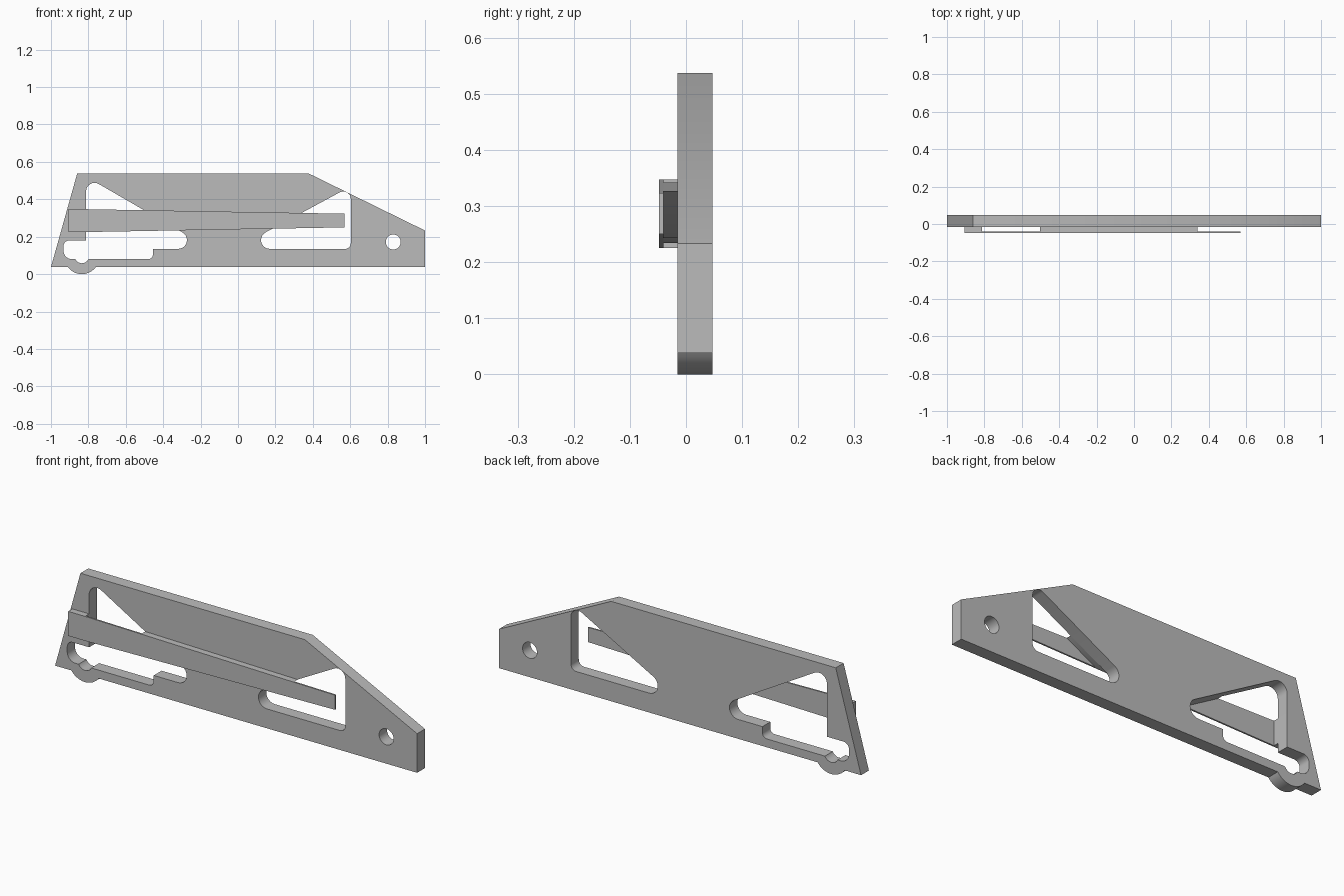
import bpy, bmesh, math
from mathutils import Vector

cube = bpy.data.objects.get("Cube")
if cube:
    bpy.data.objects.remove(cube, do_unlink=True)

grey = bpy.data.materials.new("plain grey")
grey.use_nodes = True
grey.diffuse_color = (0.5, 0.5, 0.5, 1)
grey.node_tree.nodes["Principled BSDF"].inputs["Base Color"].default_value = (0.5, 0.5, 0.5, 1)


def arc(cx, cz, r, start, end, steps):
    """Points along a circular arc, angles in degrees."""
    angles = [math.radians(start + (end - start) * i / steps) for i in range(steps + 1)]
    return [(cx + r * math.cos(a), cz + r * math.sin(a)) for a in angles]


def rounded(corners, steps=10):
    """Closed outline from (x, z, radius) corners."""
    out = []
    for i, (x, z, r) in enumerate(corners):
        p = Vector((x, z))
        if r == 0:
            out.append((x, z))
            continue
        a = (Vector(corners[i - 1][:2]) - p).normalized()
        b = (Vector(corners[(i + 1) % len(corners)][:2]) - p).normalized()
        half = a.angle(b) / 2
        centre = p + (a + b).normalized() * (r / math.sin(half))
        u = p + a * (r / math.tan(half)) - centre
        v = p + b * (r / math.tan(half)) - centre
        sweep = math.pi - 2 * half
        for k in range(steps + 1):
            t = k / steps
            q = centre + (u * math.sin((1 - t) * sweep) + v * math.sin(t * sweep)) / math.sin(sweep)
            out.append((q.x, q.y))
    return out


def prism(name, outline, y0, y1):
    """Extrude an x-z outline between two depths."""
    bm = bmesh.new()
    face = bm.faces.new([bm.verts.new((x, y0, z)) for x, z in outline])
    moved = bmesh.ops.extrude_face_region(bm, geom=[face])["geom"]
    bmesh.ops.translate(bm, vec=(0, y1 - y0, 0),
                        verts=[g for g in moved if isinstance(g, bmesh.types.BMVert)])
    bmesh.ops.recalc_face_normals(bm, faces=bm.faces)
    mesh = bpy.data.meshes.new(name)
    bm.to_mesh(mesh)
    bm.free()
    mesh.materials.append(grey)
    obj = bpy.data.objects.new(name, mesh)
    bpy.context.collection.objects.link(obj)
    return obj


FRONT, BACK = -0.015, 0.047
PAD, FACE = -0.04, -0.048

# Main plate with the round bump under its right end
plate = prism("plate",
              [(-1, 0.038)] + arc(-0.835, 0.093, 0.093, -144, -36, 20)
              + [(1, 0.038), (1, 0.233), (0.38, 0.537), (-0.86, 0.537)],
              FRONT, BACK)

# Tapered bar and the spacer that joins it to the plate
bar_outline = [(-0.905, 0.225), (-0.81, 0.225), (0.57, 0.25),
               (0.57, 0.323), (-0.81, 0.347), (-0.905, 0.347)]
bar = prism("bar", bar_outline, FACE, PAD)
spacer = prism("bar_spacer", bar_outline, PAD, FRONT)

# Openings: stepped slot, its notch, triangular slot, round hole
openings = [
    rounded([(-0.812, 0.521, 0.045), (-0.145, 0.135, 0.047), (-0.455, 0.135, 0),
             (-0.455, 0.08, 0.025), (-0.933, 0.08, 0.045), (-0.933, 0.18, 0.03),
             (-0.812, 0.18, 0)]),
    arc(-0.835, 0.097, 0.039, 0, 345, 23),
    rounded([(-0.016, 0.135, 0.047), (0.603, 0.135, 0.03), (0.603, 0.469, 0.04)]),
    arc(0.83, 0.172, 0.04, 0, 348.75, 31),
]
cutters = []
for i, outline in enumerate(openings):
    cutter = prism(f"opening_cutter_{i}", outline, -0.2, 0.2)
    cutter.hide_render = True
    cutters.append(cutter)
    for part in (plate, spacer):
        mod = part.modifiers.new("opening", "BOOLEAN")
        mod.operation = "DIFFERENCE"
        mod.solver = "EXACT"
        mod.object = cutter

# Apply the cuts and drop the cutters
depsgraph = bpy.context.evaluated_depsgraph_get()
for part in (plate, spacer):
    cut = bpy.data.meshes.new_from_object(part.evaluated_get(depsgraph))
    part.modifiers.clear()
    part.data = cut
for cutter in cutters:
    bpy.data.objects.remove(cutter, do_unlink=True)

# Smooth the round edges, keep the corners sharp
for part in (plate, bar, spacer):
    bpy.ops.object.select_all(action="DESELECT")
    part.select_set(True)
    bpy.context.view_layer.objects.active = part
    bpy.ops.object.shade_smooth_by_angle(angle=math.radians(30))
